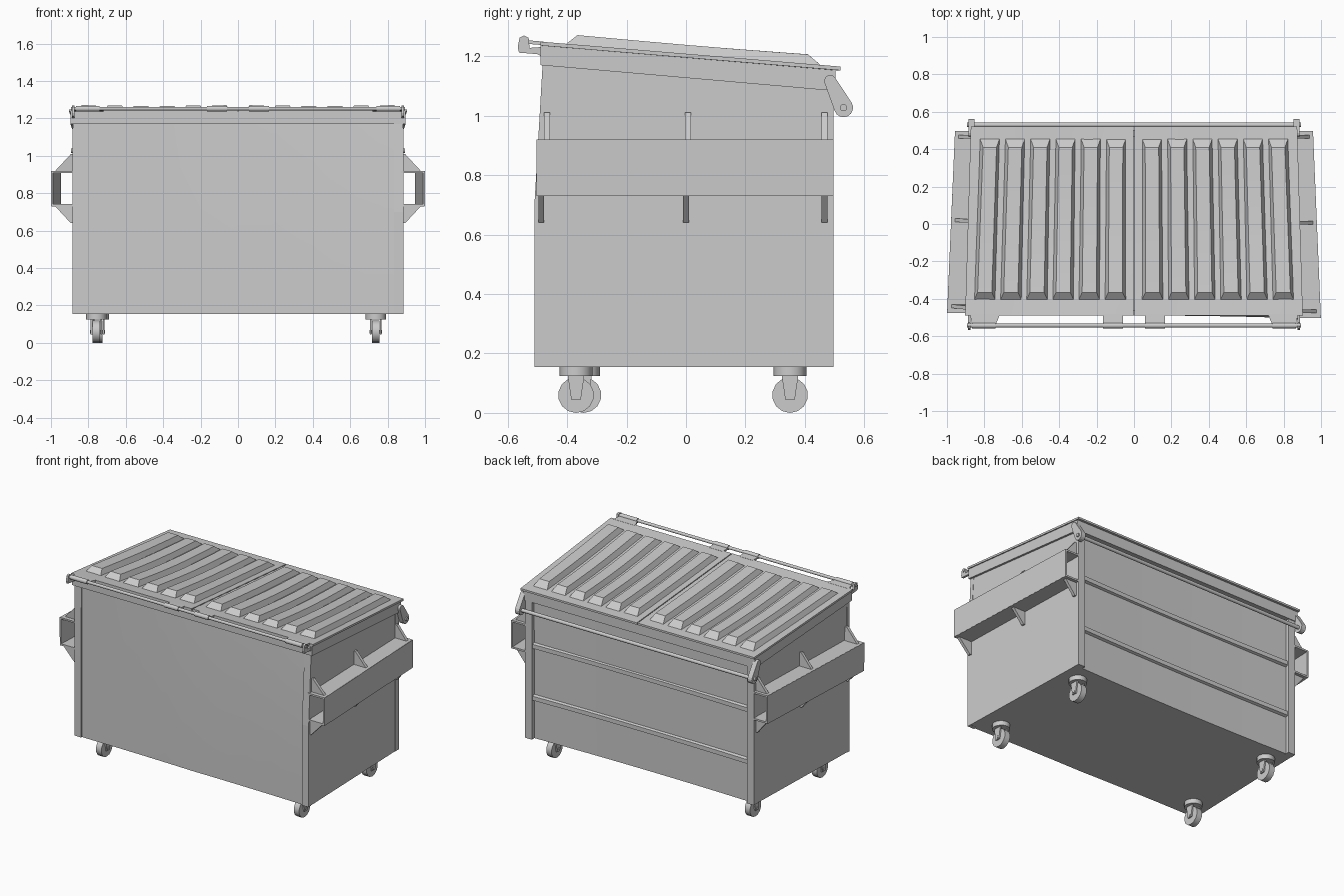
import bpy, bmesh
from math import sin, cos, pi, radians, atan2, acos
from mathutils import Vector, Matrix

if "Cube" in bpy.data.objects:
    bpy.data.objects.remove(bpy.data.objects["Cube"])


def clamp(v):
    return max(0.0, min(1.0, v))


def skew(co):
    """The worn bin's lower front left corner is pushed back a little."""
    co.y += 0.03 * clamp(-co.x / 0.88) * clamp((0.45 - co.y) / 0.92) * clamp((1.2 - co.z) / 0.3)


def panel_dent(co):
    """Front and back sheets bow slightly inwards between the posts."""
    bow = 0.014 * (1 - min(1.0, (co.x / 0.85) ** 2)) * clamp((1.25 - co.z) / 0.4)
    co.y -= bow * co.y / 0.5
    skew(co)


def lid_sag(co):
    co.z -= 0.016 * sin(pi * clamp(abs(co.x) / 0.88)) * sin(pi * clamp((co.y + 0.45) / 0.93))


def cut(bm, axis, values):
    n = Vector([float(i == axis) for i in range(3)])
    for v in values:
        bmesh.ops.bisect_plane(bm, geom=bm.verts[:] + bm.edges[:] + bm.faces[:],
                               plane_co=n * v, plane_no=n)


def finish(name, bm, mirror=False, smooth=False, warp=None):
    if mirror:
        dup = bmesh.ops.duplicate(bm, geom=bm.verts[:] + bm.edges[:] + bm.faces[:])["geom"]
        for v in dup:
            if isinstance(v, bmesh.types.BMVert):
                v.co.x = -v.co.x
    if warp:
        for v in bm.verts:
            warp(v.co)
    bmesh.ops.recalc_face_normals(bm, faces=bm.faces[:])
    me = bpy.data.meshes.new(name)
    bm.to_mesh(me)
    bm.free()
    if smooth:
        me.polygons.foreach_set("use_smooth", [True] * len(me.polygons))
        me.set_sharp_from_angle(angle=radians(28))
    ob = bpy.data.objects.new(name, me)
    bpy.context.collection.objects.link(ob)
    return ob


def add_prism(bm, ring_a, ring_b):
    a = [bm.verts.new(p) for p in ring_a]
    b = [bm.verts.new(p) for p in ring_b]
    n = len(a)
    bm.faces.new(a)
    bm.faces.new(b[::-1])
    for i in range(n):
        j = (i + 1) % n
        bm.faces.new((a[i], b[i], b[j], a[j]))


def loft(name, pts, xa, xb, mirror=False, warp=None, cuts=()):
    """Side profile (y, z) spanned between two x limits that depend on y."""
    bm = bmesh.new()
    add_prism(bm, [(xa(y), y, z) for y, z in pts], [(xb(y), y, z) for y, z in pts])
    cut(bm, 0, cuts)
    return finish(name, bm, mirror, bool(cuts), warp)


def cyl(name, p0, p1, r, seg=12, mirror=False):
    p0, p1 = Vector(p0), Vector(p1)
    d = p1 - p0
    m = Matrix.Translation((p0 + p1) / 2) @ d.to_track_quat('Z', 'Y').to_matrix().to_4x4()
    bm = bmesh.new()
    bmesh.ops.create_cone(bm, cap_ends=True, segments=seg, radius1=r, radius2=r,
                          depth=d.length, matrix=m)
    return finish(name, bm, mirror, True)


def hw(y):       # half width of the body, narrowing to the back
    return 0.882 - 0.03 * (y + 0.5)


def outer(y):    # outer wall of the fork pockets
    return 0.998 - 0.042 * (y + 0.5)


def off(d):
    return lambda y: hw(y) + d


def neg(d):
    return lambda y: -hw(y) - d


def const(x):
    return lambda y: x


def zl(y):       # lid top surface
    return 1.249 - 0.083 * (y + 0.49)


XCUTS = [-0.8 + 0.2 * i for i in range(9)]

# Body shell
loft("body", [(-0.503, 0.155), (-0.503, 0.70), (-0.475, 1.19), (0.472, 1.11), (0.472, 0.155)],
     neg(0), off(0), warp=panel_dent, cuts=XCUTS)

# Corner posts
loft("front_post", [(-0.51, 0.154), (-0.51, 0.70), (-0.482, 1.18), (-0.455, 1.18), (-0.485, 0.70),
                    (-0.485, 0.154)], off(-0.048), off(0.002), True, skew)
loft("back_post", [(0.455, 0.154), (0.497, 0.154), (0.497, 1.1), (0.455, 1.1)],
     off(-0.05), off(0.002), True, skew)

# Back stiffening ribs
for i, z in enumerate((0.43, 0.78)):
    loft(f"back_rib_{i}", [(0.465, z - 0.024), (0.49, z - 0.014), (0.49, z + 0.014), (0.465, z + 0.024)],
         neg(-0.045), off(-0.045), warp=panel_dent, cuts=XCUTS)

# Sloping top rim: side, front and back strips
loft("rim_side", [(-0.49, 1.17), (-0.49, 1.236), (0.503, 1.153), (0.503, 1.083)], off(-0.02), off(0.014), True)
loft("rim_front", [(-0.49, 1.17), (-0.49, 1.236), (-0.46, 1.233), (-0.46, 1.168)], neg(0), off(0))
loft("rim_back", [(0.465, 1.086), (0.465, 1.156), (0.503, 1.153), (0.503, 1.083)], neg(0), off(0))

# Fork pockets: top, bottom and outer plates
for n, z in (("top", 0.908), ("bottom", 0.73)):
    loft("pocket_" + n, [(-0.503, z), (0.497, z), (0.497, z + 0.012), (-0.503, z + 0.012)],
         off(-0.01), outer, True, skew)
loft("pocket_outer", [(-0.503, 0.731), (0.497, 0.731), (0.497, 0.919), (-0.503, 0.919)],
     lambda y: outer(y) - 0.01, lambda y: outer(y) + 0.001, True, skew)

# Triangular gussets above and below the pockets
for level, ys, z0, z1 in (("upper", (-0.467, 0.007, 0.466), 0.918, 1.01),
                          ("lower", (-0.487, 0.0, 0.466), 0.732, 0.64)):
    bm = bmesh.new()
    for y in ys:
        a, b = hw(y), outer(y) - 0.018
        ring = [(a - 0.01, z0), (b, z0), (a + 0.012, z1), (a - 0.01, z1)]
        add_prism(bm, [(x, y - 0.01, z) for x, z in ring], [(x, y + 0.01, z) for x, z in ring])
    finish(level + "_gussets", bm, True, warp=skew)

# Lid panel with six raised ribs fanning to the front, plus hinge tabs, mirrored into a pair
bm = bmesh.new()
lid = [(-0.49, zl(-0.49)), (0.52, zl(0.52)), (0.52, zl(0.52) - 0.013), (-0.49, zl(-0.49) - 0.013)]
add_prism(bm, [(0.003, y, z) for y, z in lid], [(hw(y) + 0.021, y, z) for y, z in lid])
for i in range(6):
    x = 0.096 + 0.135 * i
    xf = x * 1.035
    base = [(xf - 0.056, -0.405), (xf + 0.056, -0.405), (x + 0.052, 0.455), (x - 0.052, 0.455)]
    top = [(xf - 0.038, -0.365), (xf + 0.038, -0.365), (x + 0.036, 0.41), (x - 0.036, 0.41)]
    add_prism(bm, [(u, y, zl(y) - 0.002) for u, y in base], [(u, y, zl(y) + 0.033) for u, y in top])
tabs = ((0.06, 0.165, 0.0), (0.74, 0.865, 0.025))
for x0, x1, flare in tabs:
    plan = [(x0, -0.54), (x1, -0.54), (x1 + flare / 2, -0.48), (x0 - flare, -0.48)]
    add_prism(bm, [(x, y, zl(y) - 0.011) for x, y in plan], [(x, y, zl(y) + 0.001) for x, y in plan])
cut(bm, 0, [0.164 + 0.137 * i for i in range(5)])
cut(bm, 1, [-0.3 + 0.15 * i for i in range(5)])
finish("lid", bm, True, True, lid_sag)

# Hinge rod, barrels and end brackets along the front
cyl("hinge_rod", (-0.893, -0.543, 1.252), (0.893, -0.543, 1.252), 0.01)
for i, (x0, x1, _) in enumerate(tabs):
    cyl(f"hinge_barrel_{i}", (x0, -0.543, 1.252), (x1, -0.543, 1.252), 0.015, 14, True)
loft("hinge_bracket", [(-0.56, 1.262), (-0.545, 1.27), (-0.53, 1.262), (-0.526, 1.228), (-0.47, 1.232),
                       (-0.47, 1.19), (-0.50, 1.207), (-0.562, 1.212), (-0.566, 1.23)],
     const(0.874), const(0.888), True)

# Back rod with rounded arm plates
ca, ra, cb, rb = Vector((0.485, 1.117)), 0.02, Vector((0.53, 1.027)), 0.032
d = cb - ca
h, t = atan2(d.y, d.x), acos((ra - rb) / d.length)
arc_b = [h - t + 2 * t * k / 8 for k in range(9)]
arc_a = [h + t + (2 * pi - 2 * t) * k / 6 for k in range(7)]
arm = [(cb.x + rb * cos(a), cb.y + rb * sin(a)) for a in arc_b]
arm += [(ca.x + ra * cos(a), ca.y + ra * sin(a)) for a in arc_a]
loft("back_arm", arm, const(0.852), const(0.884), True)
cyl("back_rod", (-0.893, 0.53, 1.027), (0.893, 0.53, 1.027), 0.012, 14)

# Swivel casters
for n, x, y in (("front_left", -0.757, -0.345), ("front_right", 0.737, -0.37),
                ("back_left", -0.745, 0.35), ("back_right", 0.737, 0.35)):
    cyl(f"caster_mount_{n}", (x, y, 0.124), (x, y, 0.158), 0.055, 16)
    cyl(f"caster_wheel_{n}", (x - 0.02, y, 0.06), (x + 0.02, y, 0.06), 0.06, 14)
    cyl(f"caster_axle_{n}", (x - 0.034, y, 0.06), (x + 0.034, y, 0.06), 0.01, 8)
    bm = bmesh.new()
    fork = [(y - 0.028, 0.126), (y + 0.028, 0.126), (y + 0.016, 0.045), (y - 0.016, 0.045)]
    for s in (-1, 1):
        add_prism(bm, [(x + s * 0.022, v, z) for v, z in fork], [(x + s * 0.031, v, z) for v, z in fork])
    finish(f"caster_fork_{n}", bm)
